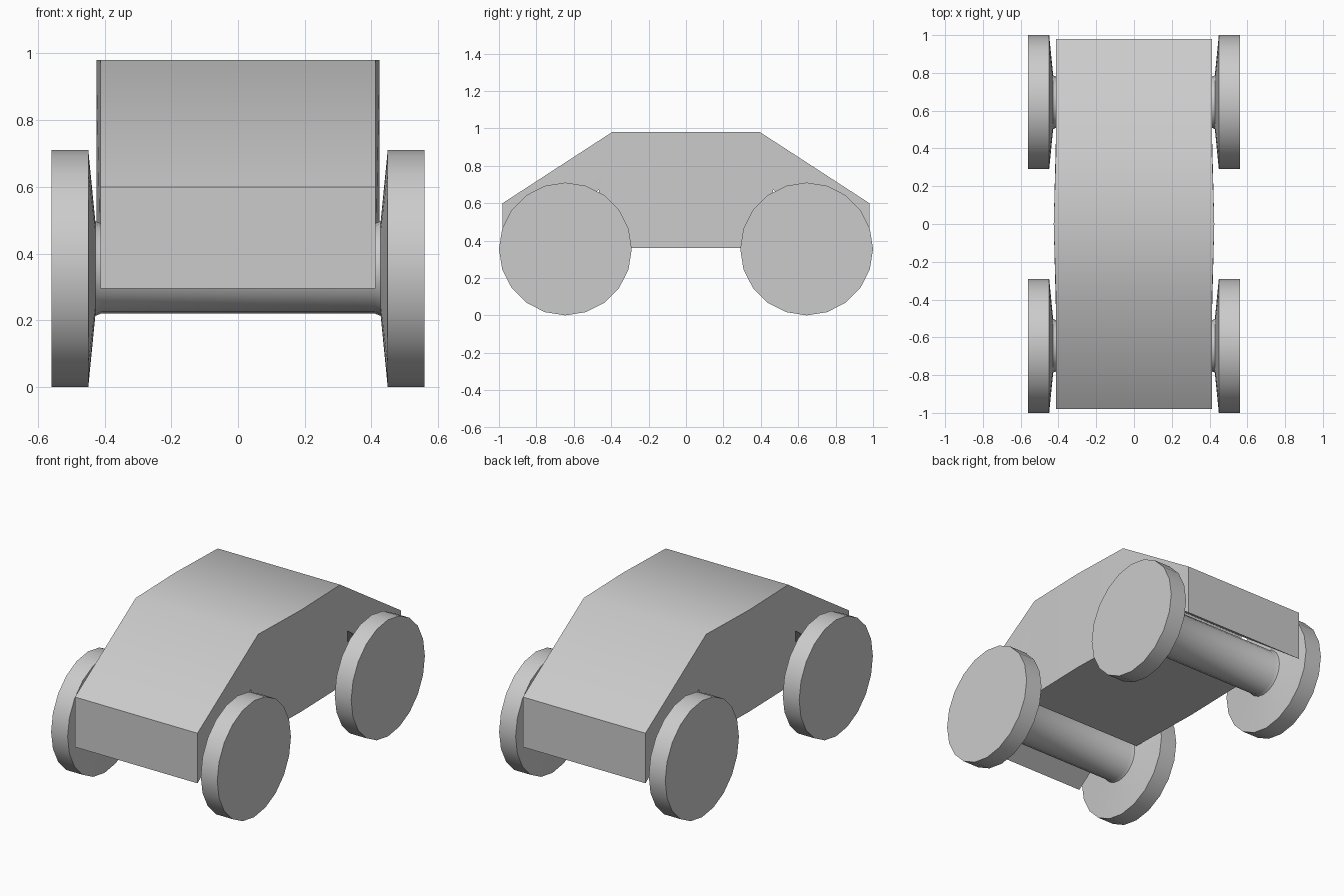
import bpy, bmesh, math

if "Cube" in bpy.data.objects:
    bpy.data.objects.remove(bpy.data.objects["Cube"])

def finish(name, bm):
    bmesh.ops.recalc_face_normals(bm, faces=bm.faces)
    mesh = bpy.data.meshes.new(name)
    bm.to_mesh(mesh)
    bm.free()
    ob = bpy.data.objects.new(name, mesh)
    bpy.context.collection.objects.link(ob)
    bpy.ops.object.select_all(action='DESELECT')
    ob.select_set(True)
    bpy.context.view_layer.objects.active = ob
    bpy.ops.object.shade_smooth_by_angle(angle=math.radians(40))
    return ob

# Body: half side profile (y, z) with wedge-shaped wheel cut-out, mirrored front to back;
# the flanks bulge slightly outward at the middle
half = [(0, .98), (.395, .98), (.98, .60), (.98, .295), (.465, .672), (.472, .36), (0, .36)]
bm = bmesh.new()
for s in (1, -1):
    sides = []
    for m in (1, -1):
        vs = [bm.verts.new((m * (.425 if y == 0 else .413), s * y, z)) for y, z in half]
        bm.faces.new([vs[0], vs[1], vs[5], vs[6]])
        bm.faces.new(vs[1:6])
        sides.append(vs)
    a, b = sides
    for i in range(len(half) - 1):
        bm.faces.new([a[i], a[i + 1], b[i + 1], b[i]])
bmesh.ops.remove_doubles(bm, verts=bm.verts, dist=1e-4)
finish("car_body", bm)

# Wheel sets: axle and both dished wheels turned as one 20-sided lathe profile (x, radius)
N = 20
right = [(.41, .135), (.428, .142), (.449, .355), (.56, .355)]
profile = [(-x, r) for x, r in reversed(right)] + right

def wheel_set(name, cy):
    bm = bmesh.new()
    rings = []
    for x, r in profile:
        rings.append([bm.verts.new((x, cy + r * math.cos(2 * math.pi * k / N),
                                    .355 + r * math.sin(2 * math.pi * k / N)))
                      for k in range(N)])
    for a, b in zip(rings, rings[1:]):
        for k in range(N):
            j = (k + 1) % N
            bm.faces.new([a[k], a[j], b[j], b[k]])
    bm.faces.new(rings[0])
    bm.faces.new(rings[-1])
    finish(name, bm)

wheel_set("front_wheels_and_axle", -.645)
wheel_set("rear_wheels_and_axle", .645)
